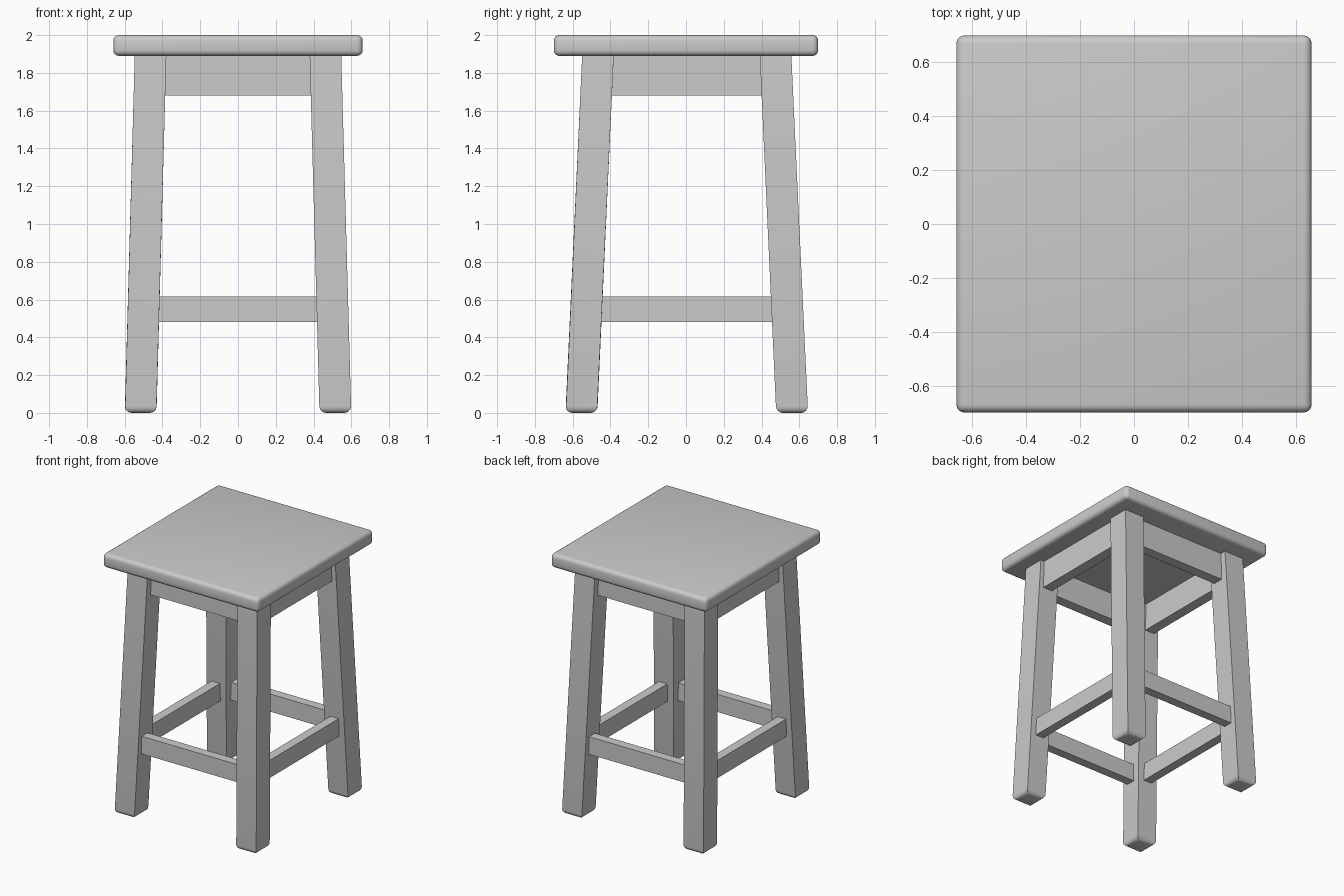
import bpy, bmesh

if "Cube" in bpy.data.objects:
    bpy.data.objects.remove(bpy.data.objects["Cube"])


def prism(name, bottom, top, size, bevel_edges=None, bevel=0.03):
    """Box of size (sx, sy) swept from bottom centre to top centre."""
    bm = bmesh.new()
    bmesh.ops.create_cube(bm, size=1)
    for v in bm.verts:
        c = top if v.co.z > 0 else bottom
        v.co = (c[0] + v.co.x * size[0], c[1] + v.co.y * size[1], c[2])
    if bevel_edges:
        edges = [e for e in bm.edges if bevel_edges(e)]
        bmesh.ops.bevel(bm, geom=edges, offset=bevel, segments=4,
                        profile=0.5, affect='EDGES')
    mesh = bpy.data.meshes.new(name)
    bm.to_mesh(mesh)
    bm.free()
    ob = bpy.data.objects.new(name, mesh)
    bpy.context.collection.objects.link(ob)
    return ob


def box(name, x, y, z):
    cx, cy = sum(x) / 2, sum(y) / 2
    return prism(name, (cx, cy, z[0]), (cx, cy, z[1]), (x[1] - x[0], y[1] - y[0]))


def smooth(ob):
    bpy.ops.object.select_all(action='DESELECT')
    ob.select_set(True)
    bpy.context.view_layer.objects.active = ob
    bpy.ops.object.shade_smooth_by_angle(angle=0.6)


# Seat: slab with softened edges and corners
seat = prism("seat", (0, 0, 1.89), (0, 0, 2.0), (1.32, 1.40),
             lambda e: True, 0.03)
smooth(seat)

# Four splayed legs with rounded feet
for sy, end in ((-1, "front"), (1, "back")):
    for sx, side in ((-1, "left"), (1, "right")):
        leg = prism(f"{end}_{side}_leg",
                    (sx * 0.515, sy * 0.557 + 0.004, 0),
                    (sx * 0.463, sy * 0.47 + 0.004, 1.895),
                    (0.167, 0.167),
                    lambda e: all(v.co.z < 0.5 for v in e.verts), 0.035)
        smooth(leg)

# Aprons under the seat and stretchers between the legs
for s, end, side in ((-1, "front", "left"), (1, "back", "right")):
    ya, ys = s * 0.47 + 0.004, s * 0.54 + 0.004
    xa, xs = s * 0.475, s * 0.503
    box(f"{end}_apron", (-0.40, 0.40), (ya - 0.04, ya + 0.04), (1.68, 1.895))
    box(f"{side}_apron", (xa - 0.04, xa + 0.04), (-0.40, 0.408), (1.68, 1.895))
    box(f"{end}_stretcher", (-0.44, 0.44), (ys - 0.035, ys + 0.035), (0.48, 0.615))
    box(f"{side}_stretcher", (xs - 0.035, xs + 0.035), (-0.47, 0.478), (0.48, 0.615))
